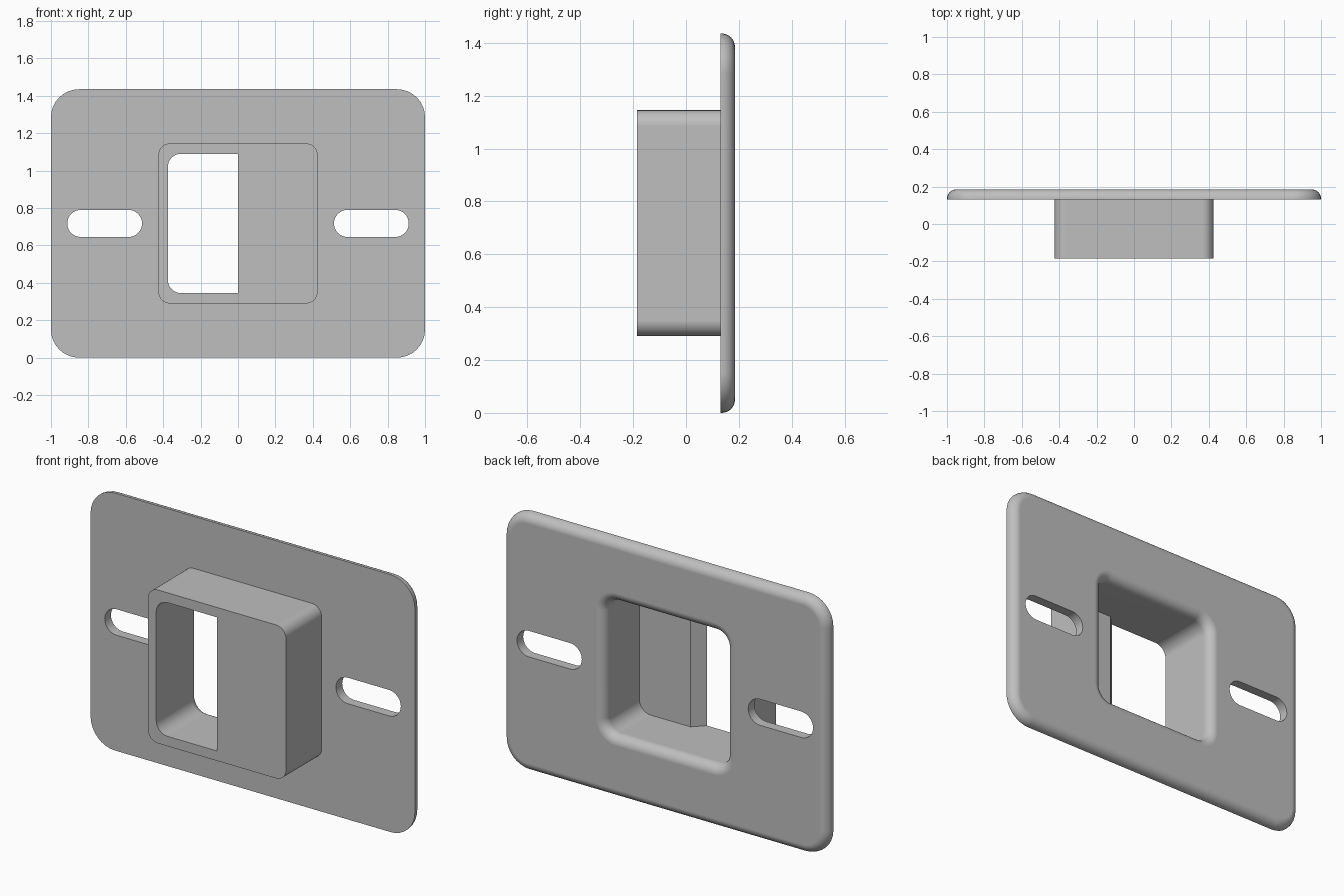
import bpy
import bmesh
from math import sin, cos, pi

if "Cube" in bpy.data.objects:
    bpy.data.objects.remove(bpy.data.objects["Cube"], do_unlink=True)

MID_Z = 0.7175                         # height of the centre line
FRONT, SEAM, BACK = -0.185, 0.13, 0.185
STEPS = 8                              # segments per quarter round

grey = bpy.data.materials.new("light_grey")
grey.use_nodes = True
grey.diffuse_color = (0.52, 0.52, 0.52, 1)
grey.node_tree.nodes["Principled BSDF"].inputs["Base Color"].default_value = grey.diffuse_color


def make_object(name, bm):
    bmesh.ops.remove_doubles(bm, verts=bm.verts, dist=1e-5)
    bmesh.ops.recalc_face_normals(bm, faces=bm.faces)
    mesh = bpy.data.meshes.new(name)
    bm.to_mesh(mesh)
    bm.free()
    mesh.materials.append(grey)
    obj = bpy.data.objects.new(name, mesh)
    bpy.context.collection.objects.link(obj)
    return obj


def rounded_loft(name, half_w, half_h, radius, sections, x=0):
    """Rounded rectangles stacked along y; each section is (y, outward growth)."""
    bm = bmesh.new()
    rings = []
    for y, grow in sections:
        ring = []
        for corner, (sx, sz) in enumerate([(1, 1), (-1, 1), (-1, -1), (1, -1)]):
            for i in range(STEPS + 1):
                a = (corner + i / STEPS) * pi / 2
                ring.append(bm.verts.new((
                    x + sx * (half_w - radius) + (radius + grow) * cos(a), y,
                    MID_Z + sz * (half_h - radius) + (radius + grow) * sin(a))))
        rings.append(ring)
    for lower, upper in zip(rings, rings[1:]):
        for i in range(len(lower)):
            j = (i + 1) % len(lower)
            bm.faces.new((lower[i], lower[j], upper[j], upper[i]))
    bm.faces.new(rings[0])
    bm.faces.new(rings[-1])
    return make_object(name, bm)


def prism(name, outline, z0, z1):
    bm = bmesh.new()
    base = bm.faces.new([bm.verts.new((x, y, z0)) for x, y in outline])
    top = bmesh.ops.extrude_face_region(bm, geom=[base])["geom"]
    bmesh.ops.translate(bm, vec=(0, 0, z1 - z0),
                        verts=[v for v in top if isinstance(v, bmesh.types.BMVert)])
    return make_object(name, bm)


def combine(target, tool, operation):
    """Apply a boolean and discard the tool."""
    mod = target.modifiers.new(operation.lower(), 'BOOLEAN')
    mod.object, mod.operation, mod.solver = tool, operation, 'EXACT'
    bpy.context.view_layer.objects.active = target
    bpy.ops.object.modifier_apply(modifier=mod.name)
    bpy.data.objects.remove(tool, do_unlink=True)


# Plate with its back rim rounded over
r = 0.05
arc = [i / STEPS * pi / 2 for i in range(STEPS + 1)]
rim = [(BACK - r + r * sin(a), r * cos(a) - r) for a in arc]
body = rounded_loft("mounting_plate", 1, MID_Z, 0.15, [(SEAM, 0)] + rim)

# Housing box projecting forward
housing = rounded_loft("housing", 0.425, 0.4275, 0.06, [(FRONT, 0), (SEAM + 0.02, 0)])
combine(body, housing, 'UNION')

# Tunnel flaring out at the back; the chamfered half wall stays closed
f = 0.053
flare = [(BACK - f + f * sin(a), f - f * cos(a)) for a in arc]
tunnel = rounded_loft("tunnel_cutter", 0.375, 0.3725, 0.07,
                      [(FRONT - 0.1, 0)] + flare + [(BACK + 0.1, f)])
wall = prism("half_wall", [(0, -0.4), (0, FRONT), (0.06, FRONT + 0.06),
                           (0.6, FRONT + 0.06), (0.6, -0.4)], 0.1, 1.3)
combine(tunnel, wall, 'DIFFERENCE')
combine(body, tunnel, 'DIFFERENCE')

# Screw slots on both sides
for side in (-1, 1):
    slot = rounded_loft("slot_cutter", 0.2, 0.0725, 0.0725,
                        [(SEAM - 0.1, 0), (BACK + 0.1, 0)], side * 0.713)
    combine(body, slot, 'DIFFERENCE')

# Smooth rounds, crisp edges
bpy.ops.object.select_all(action='DESELECT')
body.select_set(True)
bpy.context.view_layer.objects.active = body
bpy.ops.object.shade_smooth_by_angle(angle=pi / 6)
weighted = body.modifiers.new("even_normals", 'WEIGHTED_NORMAL')
weighted.keep_sharp = True
